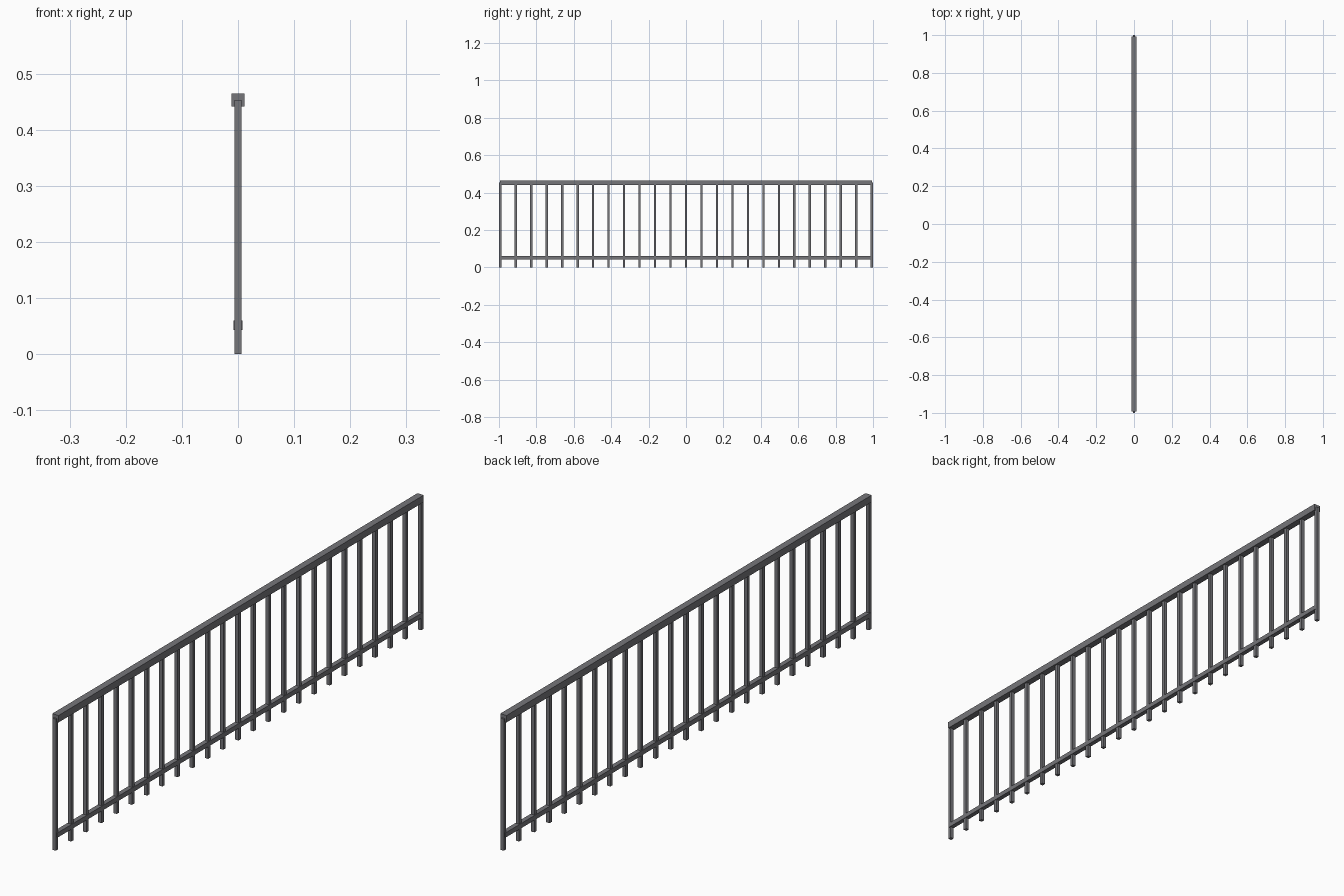
import bpy

if "Cube" in bpy.data.objects:
    bpy.data.objects.remove(bpy.data.objects["Cube"])

metal = bpy.data.materials.new("grey metal")
metal.diffuse_color = (0.18, 0.18, 0.195, 1)
metal.use_nodes = True
metal.node_tree.nodes["Principled BSDF"].inputs["Base Color"].default_value = metal.diffuse_color

COUNT = 25        # upright bars
HALF = 0.9937     # centre of the end bars


def box(name, size, centre):
    bpy.ops.mesh.primitive_cube_add(size=1, location=centre)
    ob = bpy.context.object
    ob.name = name
    ob.scale = size
    bpy.ops.object.transform_apply(location=False, rotation=False, scale=True)
    ob.data.materials.append(metal)
    return ob


# handrail and lower rail, ending at the middle of the end bars
box("top_rail", (0.024, 2 * HALF, 0.024), (0, 0, 0.453))
box("bottom_rail", (0.0165, 2 * HALF, 0.0165), (0, 0, 0.0515))

# evenly spaced upright bars
bar = box("upright_bars", (0.0126, 0.0126, 0.453), (0, -HALF, 0.2265))
array = bar.modifiers.new("repeat", 'ARRAY')
array.count = COUNT
array.use_relative_offset = False
array.use_constant_offset = True
array.constant_offset_displace = (0, 2 * HALF / (COUNT - 1), 0)
